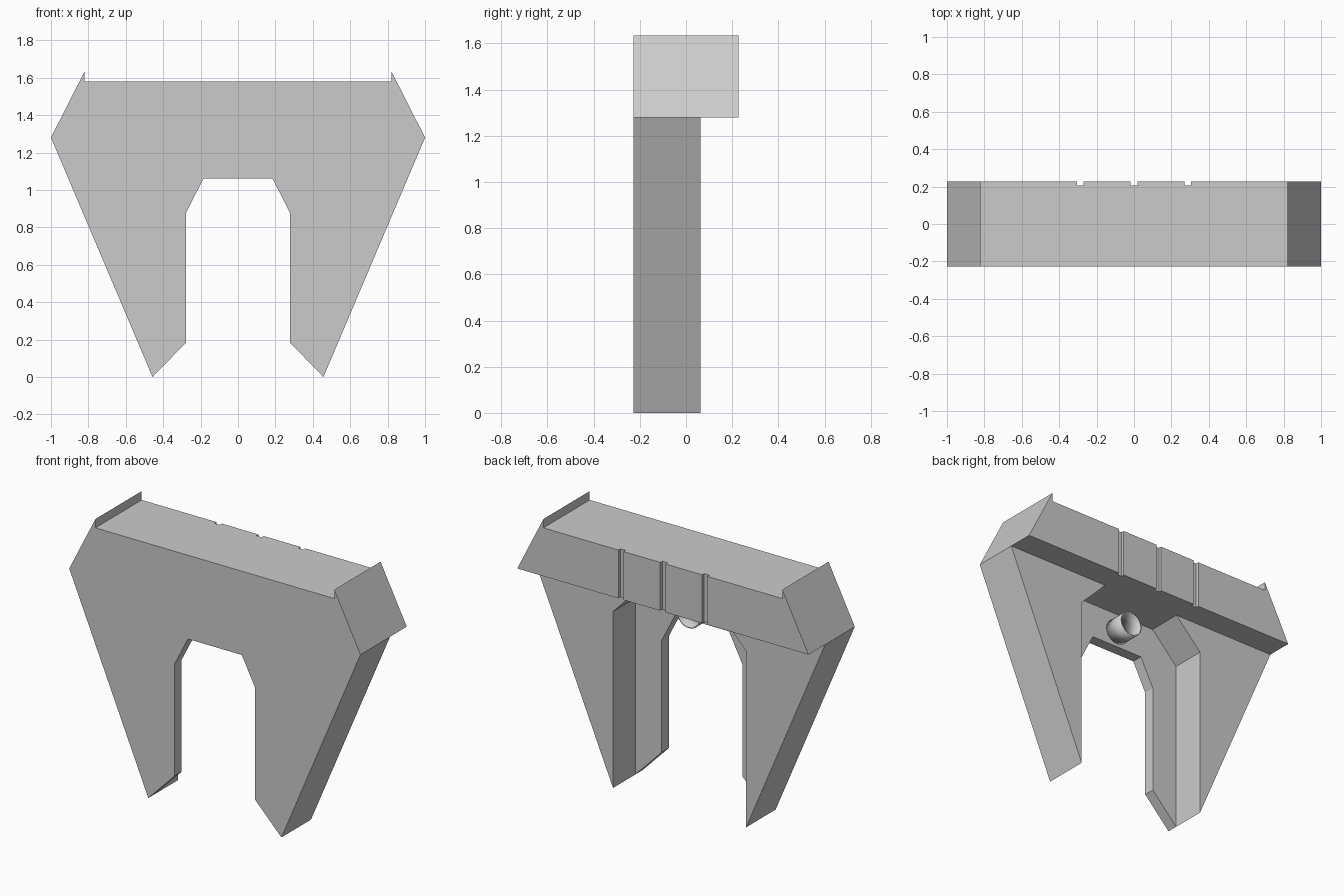
import bpy
import bmesh
import math
from mathutils import Matrix

cube = bpy.data.objects.get("Cube")
if cube:
    bpy.data.objects.remove(cube, do_unlink=True)

grey = bpy.data.materials.new("plain_grey")
grey.use_nodes = True
GREY = (0.6, 0.6, 0.6, 1)
grey.diffuse_color = GREY
grey.node_tree.nodes["Principled BSDF"].inputs["Base Color"].default_value = GREY


def finish(name, bm):
    bmesh.ops.recalc_face_normals(bm, faces=bm.faces)
    mesh = bpy.data.meshes.new(name)
    bm.to_mesh(mesh)
    bm.free()
    mesh.materials.append(grey)
    obj = bpy.data.objects.new(name, mesh)
    bpy.context.collection.objects.link(obj)
    return obj


def extrude(name, outline, vec, start):
    """Extrude a flat outline; start maps 2D points into space."""
    bm = bmesh.new()
    face = bm.faces.new([bm.verts.new(start(a, b)) for a, b in outline])
    new = bmesh.ops.extrude_face_region(bm, geom=[face])["geom"]
    verts = [v for v in new if isinstance(v, bmesh.types.BMVert)]
    bmesh.ops.translate(bm, verts=verts, vec=vec)
    return finish(name, bm)


def slab(name, outline, y0, y1):
    return extrude(name, outline, (0, y1 - y0, 0), lambda x, z: (x, y0, z))


def mirrored(half):
    return half + [(-x, z) for x, z in reversed(half)]


FRONT, PLATE, LEG, BACK = -0.227, -0.157, 0.063, 0.227
SHOULDER, TOP, LIP = 1.28, 1.58, 1.635

# Front plate with the arched opening
slab("front_plate", mirrored([(1, SHOULDER), (0.457, 0), (0.277, 0.185),
                              (0.277, 0.88), (0.185, 1.06)]), FRONT, PLATE)

# Thick rear part of each leg
leg = [(0.457, 0), (1, SHOULDER), (0.275, SHOULDER), (0.457, 1.095)]
for side, s in (("left", 1), ("right", -1)):
    slab(side + "_leg", [(x * s, z) for x, z in leg], PLATE, LEG)

# Top beam with raised end lips
beam = slab("top_beam", mirrored([(1, SHOULDER), (0.82, LIP), (0.82, TOP)]),
            FRONT, BACK)

# Upright grooves in the back of the beam
for i, x in enumerate((-0.288, 0, 0.288)):
    bm = bmesh.new()
    bmesh.ops.create_cube(bm, size=1)
    bmesh.ops.scale(bm, verts=bm.verts, vec=(0.036, 0.04, 1))
    bmesh.ops.translate(bm, verts=bm.verts, vec=(x, BACK, 1.43))
    cutter = finish(f"groove_cutter_{i}", bm)
    cutter.hide_render = True
    cutter.hide_set(True)
    cut = beam.modifiers.new("groove", "BOOLEAN")
    cut.operation = "DIFFERENCE"
    cut.solver = "EXACT"
    cut.object = cutter

# Open tube on the rear of the front plate
bm = bmesh.new()
bmesh.ops.create_cone(bm, cap_ends=False, segments=32, radius1=0.08,
                      radius2=0.08, depth=0.13)
bmesh.ops.rotate(bm, verts=bm.verts, matrix=Matrix.Rotation(math.pi / 2, 3, "X"))
bmesh.ops.translate(bm, verts=bm.verts, vec=(0, PLATE + 0.065, 1.16))
tube = finish("rear_tube", bm)
wall = tube.modifiers.new("wall", "SOLIDIFY")
wall.thickness = 0.008
wall.offset = -1
bpy.context.view_layer.objects.active = tube
tube.select_set(True)
bpy.ops.object.shade_smooth_by_angle(angle=math.radians(40))
